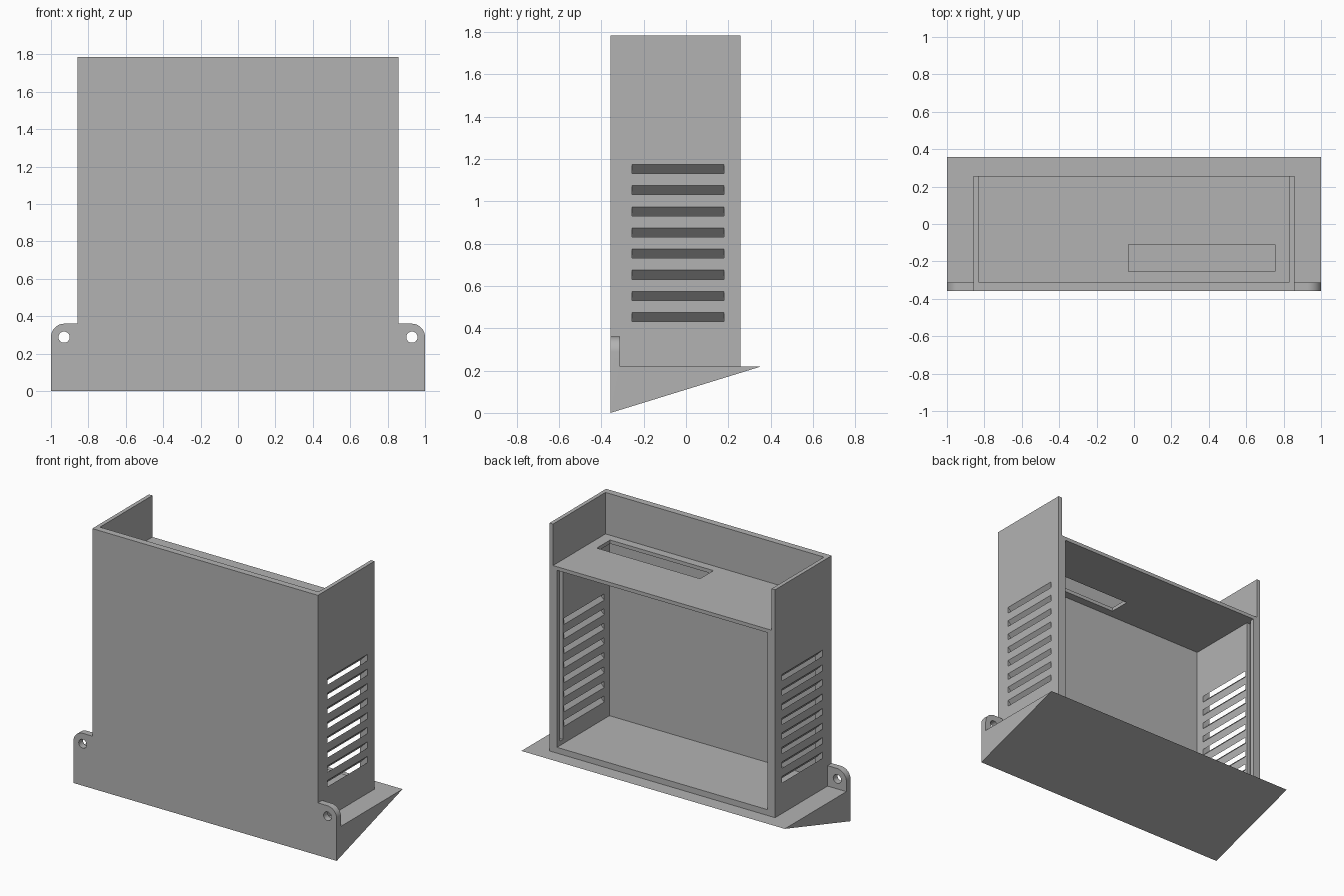
import bpy, bmesh, math
from mathutils import Vector

cube = bpy.data.objects.get("Cube")
if cube:
    bpy.data.objects.remove(cube, do_unlink=True)

grey = bpy.data.materials.new("plain grey")
grey.use_nodes = True
GREY = (0.45, 0.45, 0.45, 1)
grey.diffuse_color = GREY
grey.node_tree.nodes["Principled BSDF"].inputs["Base Color"].default_value = GREY

FRONT, BACK, TIP = -0.357, 0.257, 0.357    # depth of the front face, box back and wedge tip
INNER = FRONT + 0.045                      # inside of the front wall
DECK, FLOOR, TOP = 0.22, 0.26, 1.785       # heights
SHELF_LOW, SHELF_TOP = 1.475, 1.5
WIDE, THICK, THIN = 0.857, 0.80, 0.83      # outer wall, lower and upper inner walls


def prism(name, profile, axis, lo, hi):
    """Extrude a 2D profile along x (profile is y, z) or y (profile is x, z)."""
    bm = bmesh.new()
    place = (lambda p, d: (d, *p)) if axis == "x" else (lambda p, d: (p[0], d, p[1]))
    face = bm.faces.new([bm.verts.new(place(p, lo)) for p in profile])
    grown = bmesh.ops.extrude_face_region(bm, geom=[face])["geom"]
    step = Vector((hi - lo, 0, 0)) if axis == "x" else Vector((0, hi - lo, 0))
    bmesh.ops.translate(bm, vec=step, verts=[v for v in grown if isinstance(v, bmesh.types.BMVert)])
    bmesh.ops.recalc_face_normals(bm, faces=bm.faces)
    mesh = bpy.data.meshes.new(name)
    bm.to_mesh(mesh)
    bm.free()
    mesh.materials.append(grey)
    obj = bpy.data.objects.new(name, mesh)
    bpy.context.collection.objects.link(obj)
    return obj


def box(name, x0, x1, y0, y1, z0, z1):
    return prism(name, [(x0, z0), (x1, z0), (x1, z1), (x0, z1)], "y", y0, y1)


def arc(cx, cz, r, start, end, n):
    angles = [start + (end - start) * i / n for i in range(n + 1)]
    return [(cx + r * math.cos(a), cz + r * math.sin(a)) for a in angles]


def combine(target, other, operation):
    mod = target.modifiers.new(operation, "BOOLEAN")
    mod.operation, mod.solver, mod.object = operation, "EXACT", other
    bpy.context.view_layer.objects.active = target
    bpy.ops.object.modifier_apply(modifier=mod.name)
    bpy.data.objects.remove(other, do_unlink=True)


# Sloped wedge base with the upright box on it
enclosure = prism("enclosure", [(FRONT, 0), (TIP, DECK), (FRONT, DECK)], "x", -1, 1)
combine(enclosure, box("block", -WIDE, WIDE, FRONT, BACK, DECK - 0.02, TOP), "UNION")

# Rounded mounting ears with screw holes
for side in (-1, 1):
    ear = [(0.82, 0.2), (1, 0.2)] + arc(0.928, 0.288, 0.072, 0, math.pi / 2, 12) + [(0.82, 0.36)]
    combine(enclosure, prism("ear", [(side * x, z) for x, z in ear], "y", FRONT, INNER), "UNION")
    hole = arc(side * 0.93, 0.288, 0.03, 0, math.tau, 32)[:-1]
    combine(enclosure, prism("hole", hole, "y", FRONT - 0.1, INNER + 0.1), "DIFFERENCE")

# Open tray above the shelf, main cavity below it, panel groove and cable slot
for cut in (
    box("tray", -THIN, THIN, INNER, 1, SHELF_TOP, 2),
    box("cavity", -THICK, THICK, INNER, 1, FLOOR, SHELF_LOW),
    box("groove", -0.827, 0.827, 0.192, 0.227, 0.29, SHELF_LOW),
    box("cable_slot", -0.03, 0.755, -0.255, -0.11, 1.4, 1.6),
):
    combine(enclosure, cut, "DIFFERENCE")

# Louvre vents sloping down into the box on both sides
for side in (-1, 1):
    for i in range(8):
        z = 0.453 + 0.1 * i
        half = 0.0215
        slot = [(x, z + x - WIDE + h) for x, h in
                ((0.9, -half), (0.9, half), (0.77, half), (0.77, -half))]
        combine(enclosure, prism("vent", [(side * a, b) for a, b in slot], "y", -0.255, 0.18),
                "DIFFERENCE")

# Merge coplanar faces and keep only the rounded ears smooth
bm = bmesh.new()
bm.from_mesh(enclosure.data)
bmesh.ops.remove_doubles(bm, verts=bm.verts, dist=0.0001)
bmesh.ops.dissolve_limit(bm, angle_limit=math.radians(0.5), verts=bm.verts, edges=bm.edges)
bm.to_mesh(enclosure.data)
bm.free()
bpy.ops.object.select_all(action="DESELECT")
enclosure.select_set(True)
bpy.context.view_layer.objects.active = enclosure
bpy.ops.object.shade_smooth_by_angle(angle=math.radians(30))
